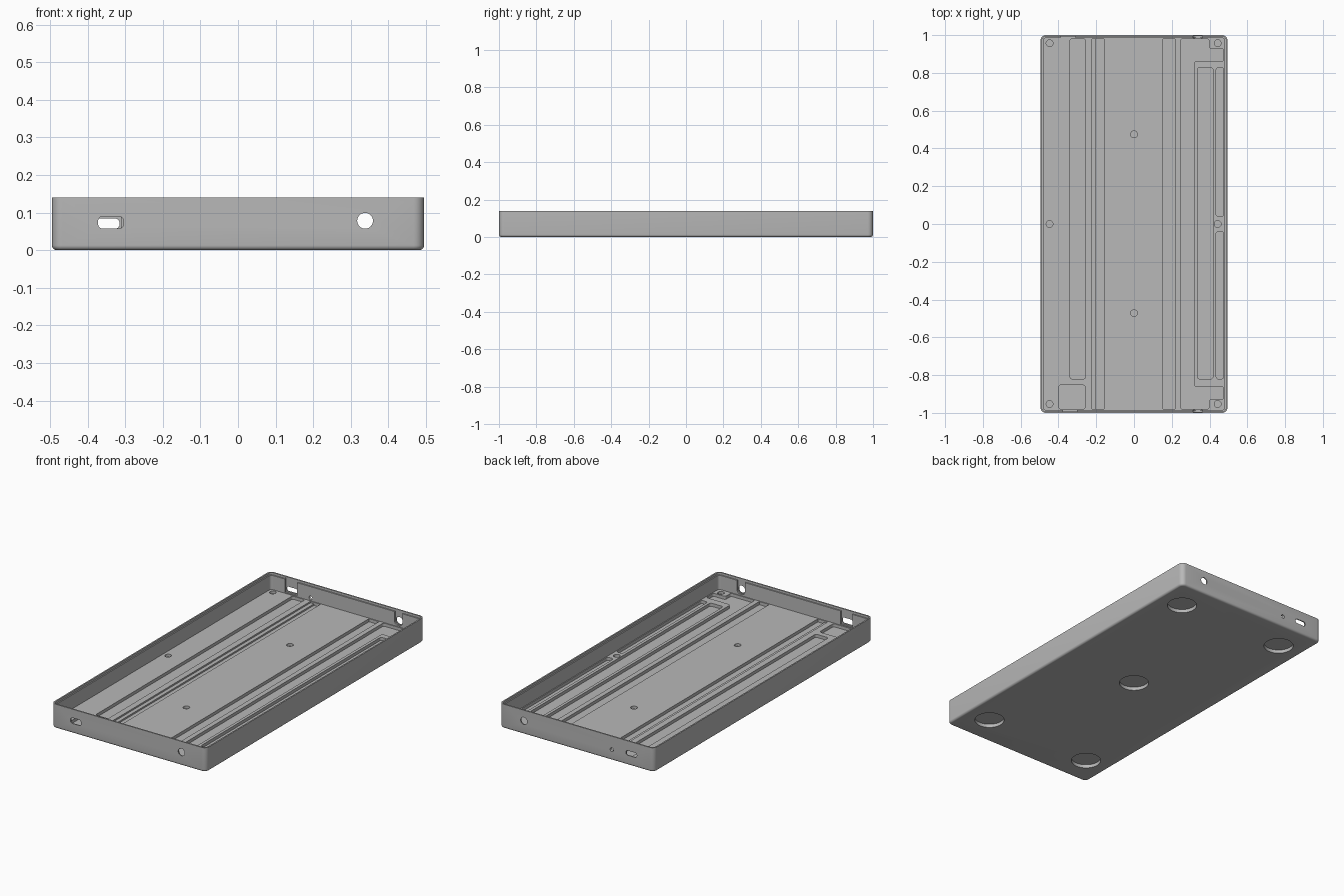
import bpy
import bmesh
from math import pi
from mathutils import Matrix

cube = bpy.data.objects.get("Cube")
if cube:
    bpy.data.objects.remove(cube, do_unlink=True)

grey = bpy.data.materials.new("matte_grey")
grey.use_nodes = True
grey.diffuse_color = (0.48, 0.48, 0.48, 1)
shader = next(n for n in grey.node_tree.nodes if n.type == "BSDF_PRINCIPLED")
shader.inputs["Base Color"].default_value = grey.diffuse_color
shader.inputs["Roughness"].default_value = 0.6

WALL, LIP = 0.015, 0.008
W, L, H = 0.495, 1.0, 0.14
FLOOR, GROOVE = 0.045, 0.027
UPRIGHT = Matrix.Rotation(pi / 2, 4, "X")


def rect(x0, x1, y0, y1):
    return [(x0, y0), (x1, y0), (x1, y1), (x0, y1)]


def to_object(bm, name, matrix=None):
    if matrix:
        bm.transform(matrix)
    bmesh.ops.recalc_face_normals(bm, faces=bm.faces)
    mesh = bpy.data.meshes.new(name)
    bm.to_mesh(mesh)
    bm.free()
    mesh.materials.append(grey)
    ob = bpy.data.objects.new(name, mesh)
    bpy.context.collection.objects.link(ob)
    return ob


def prism(name, points, z0, z1, radius=0.0, matrix=None, base_fillet=0.0):
    """Extruded outline with rounded corners and an optional rounded base."""
    bm = bmesh.new()
    face = bm.faces.new([bm.verts.new((x, y, z0)) for x, y in points])
    top = bmesh.ops.extrude_face_region(bm, geom=[face])["geom"]
    moved = [v for v in top if isinstance(v, bmesh.types.BMVert)]
    bmesh.ops.translate(bm, verts=moved, vec=(0, 0, z1 - z0))
    if radius:
        sides = [e for e in bm.edges if abs(e.verts[0].co.z - e.verts[1].co.z) > 1e-5]
        bmesh.ops.bevel(bm, geom=sides, offset=radius, segments=6,
                        profile=0.5, affect="EDGES")
    if base_fillet:
        base = [e for e in bm.edges if all(abs(v.co.z - z0) < 1e-5 for v in e.verts)]
        bmesh.ops.bevel(bm, geom=base, offset=base_fillet, segments=5,
                        profile=0.5, affect="EDGES")
    return to_object(bm, name, matrix)


def cylinder(name, x, y, r, z0, z1, matrix=None):
    bm = bmesh.new()
    bmesh.ops.create_cone(bm, cap_ends=True, segments=40, radius1=r, radius2=r,
                          depth=z1 - z0,
                          matrix=Matrix.Translation((x, y, (z0 + z1) / 2)))
    return to_object(bm, name, matrix)


# Outer shell with rounded corners and underside
tray = prism("tray", rect(-W, W, -L, L), 0, H, 0.028, None, 0.013)

# Main cavity and the stepped lip around the rim
cuts = [
    prism("cavity", rect(WALL - W, W - WALL, WALL - L, L - WALL), FLOOR, 0.2, 0.015),
    prism("rim_step", rect(LIP - W, W - LIP, LIP - L, L - LIP), 0.127, 0.2, 0.02),
]

# Long floor channels
END = 0.98
TOP = FLOOR + 0.02
cuts += [
    prism("left_channel", rect(-0.338, -0.257, -0.82, END), GROOVE, TOP, 0.01),
    prism("inner_left_ledge", rect(-0.222, -0.18, -END, END), 0.036, TOP),
    prism("inner_left_channel", rect(-0.2, -0.158, -END, END), GROOVE, TOP),
    prism("inner_right_channel", rect(0.153, 0.217, -END, END), GROOVE, TOP),
    prism("front_left_pocket", rect(-0.4, -0.258, -END, -0.852), GROOVE, TOP, 0.015),
    prism("right_pocket", rect(0.335, 0.418, -0.82, 0.828), GROOVE, TOP, 0.013),
    prism("side_pocket_back", rect(0.435, 0.475, 0.04, 0.828), GROOVE, TOP, 0.012),
    prism("side_pocket_front", rect(0.435, 0.475, -0.82, -0.04), GROOVE, TOP, 0.012),
]

# C-shaped channel wrapping the right pockets
half = [(0.245, END), (0.398, END), (0.398, 0.928),
        (0.475, 0.928), (0.475, 0.862), (0.318, 0.862)]
outline = half + [(x, -y) for x, y in reversed(half)]
cuts.append(prism("wrap_channel", outline, GROOVE, TOP, 0.012))

# Blind screw holes in the floor
screws = [(x, y) for x in (-0.447, 0.443) for y in (-0.953, 0, 0.957)]
screws += [(0, -0.472), (0, 0.475)]
for x, y in screws:
    cuts.append(cylinder("screw_hole", x, y, 0.018, 0.03, TOP))

# Round foot recesses underneath
feet = [(x, y) for x in (-0.345, 0.345) for y in (-0.82, 0.82)] + [(0, 0)]
for x, y in feet:
    cuts.append(cylinder("foot_recess", x, y, 0.08, -0.02, 0.02))

# Ports through both end walls, with relief notches on the inside
ends = (("front", 1, -0.372, -0.305, 0.09), ("back", -1, -0.385, -0.315, 0.084))
for name, side, x0, x1, top in ends:
    through = sorted((side * 0.96, side * 1.05))
    relief = sorted((side * 0.97, side * 0.994))
    cuts += [
        prism(name + "_slot", rect(x0, x1, 0.057, top), *through, 0.012, UPRIGHT),
        cylinder(name + "_round_port", 0.338, 0.078, 0.021, *through, UPRIGHT),
        prism(name + "_slot_notch", rect(x0 - 0.004, x1 + 0.004, 0.05, 0.134),
              *relief, 0, UPRIGHT),
        prism(name + "_port_notch", rect(0.313, 0.363, 0.052, 0.18),
              *relief, 0.02, UPRIGHT),
    ]
cuts.append(cylinder("back_pin_hole", -0.225, 0.062, 0.011, -1.05, -0.96, UPRIGHT))

# Carve every cutter out of the shell
for cutter in cuts:
    mod = tray.modifiers.new(cutter.name, "BOOLEAN")
    mod.operation = "DIFFERENCE"
    mod.solver = "EXACT"
    mod.object = cutter
    cutter.hide_render = True
bpy.context.view_layer.update()
graph = bpy.context.evaluated_depsgraph_get()
carved = bpy.data.meshes.new_from_object(tray.evaluated_get(graph))
tray.modifiers.clear()
tray.data = carved
carved.materials.clear()
carved.materials.append(grey)
for poly in carved.polygons:
    poly.material_index = 0
for cutter in cuts:
    bpy.data.objects.remove(cutter, do_unlink=True)

# Smooth rounded corners, keep machined edges crisp
bpy.ops.object.select_all(action="DESELECT")
tray.select_set(True)
bpy.context.view_layer.objects.active = tray
bpy.ops.object.shade_smooth_by_angle(angle=pi / 6)
